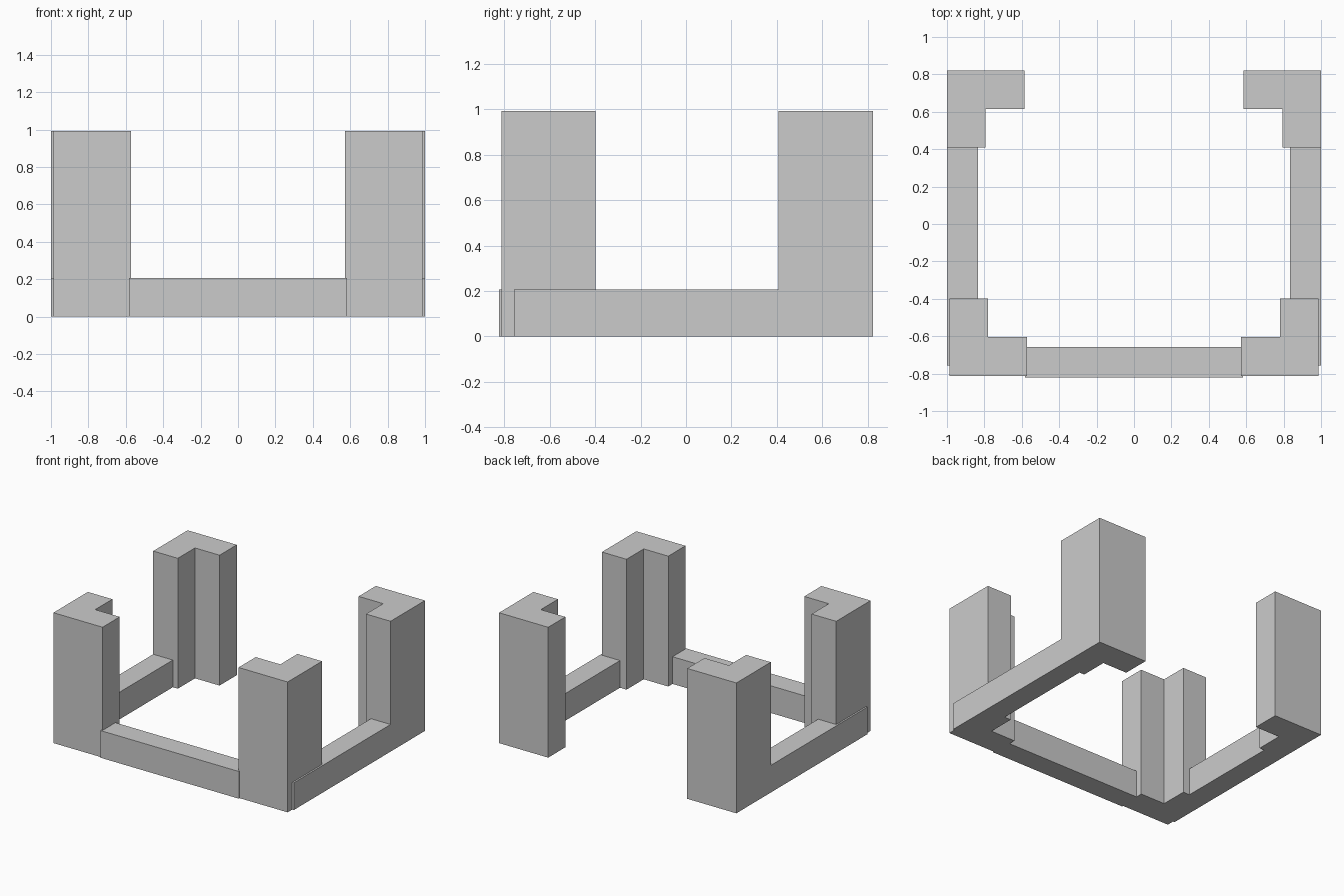
import bpy, bmesh

if "Cube" in bpy.data.objects:
    bpy.data.objects.remove(bpy.data.objects["Cube"])

POST_H, RAIL_H = 0.993, 0.207      # post and rail heights
LEG, WALL, RAIL_T = 0.414, 0.207, 0.165  # L leg length, L thickness, rail thickness


def prism(name, profile, height):
    """Extrude a closed xy profile up from the floor."""
    bm = bmesh.new()
    face = bm.faces.new([bm.verts.new((x, y, 0)) for x, y in profile])
    top = bmesh.ops.extrude_face_region(bm, geom=[face])["geom"]
    bmesh.ops.translate(bm, vec=(0, 0, height),
                        verts=[v for v in top if isinstance(v, bmesh.types.BMVert)])
    bmesh.ops.recalc_face_normals(bm, faces=bm.faces)
    mesh = bpy.data.meshes.new(name)
    bm.to_mesh(mesh)
    bm.free()
    obj = bpy.data.objects.new(name, mesh)
    bpy.context.collection.objects.link(obj)
    return obj


def corner_post(name, x, y):
    """L-shaped post with its outer corner at (x, y), opening toward the centre."""
    sx, sy = (1 if x > 0 else -1), (1 if y > 0 else -1)
    shape = [(0, 0), (LEG, 0), (LEG, WALL), (WALL, WALL), (WALL, LEG), (0, LEG)]
    return prism(name, [(x - sx * a, y - sy * b) for a, b in shape], POST_H)


def rail(name, x0, x1, y0, y1):
    return prism(name, [(x0, y0), (x1, y0), (x1, y1), (x0, y1)], RAIL_H)


# Corner posts and side rails, left and right
for side, s in (("left", -1), ("right", 1)):
    corner_post(f"back_{side}_post", s * 1.0, 0.822)
    corner_post(f"front_{side}_post", s * 0.987, -0.812)
    rail(f"{side}_rail", s * (1 - RAIL_T), s * 1.0, -0.757, 0.408)

# Front rail, standing slightly proud of the front posts
rail("front_rail", -0.5825, 0.5825, -0.822, -0.822 + RAIL_T)
